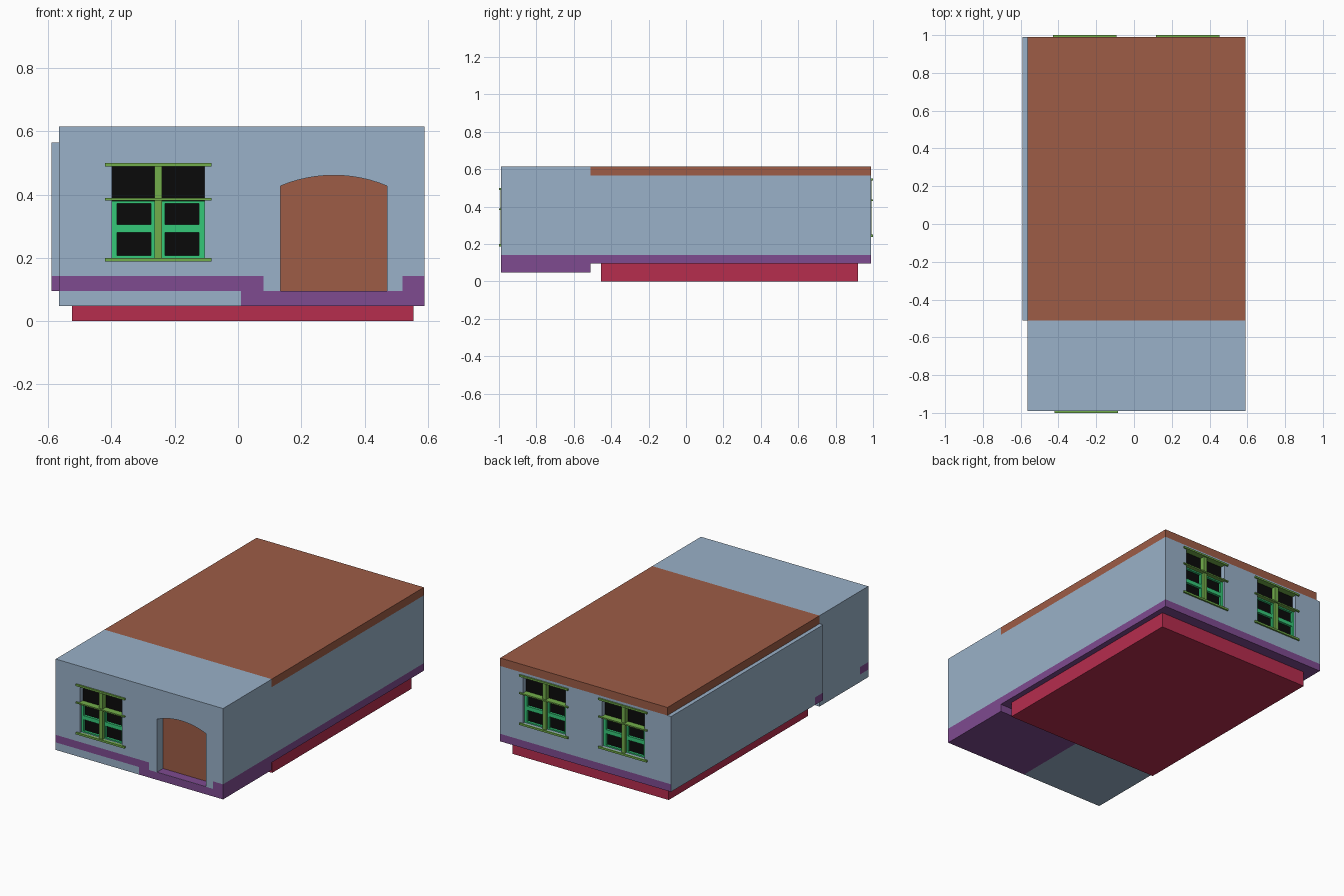
import bpy, bmesh, math
from mathutils import Vector

if "Cube" in bpy.data.objects:
    bpy.data.objects.remove(bpy.data.objects["Cube"], do_unlink=True)


def material(name, r, g, b):
    m = bpy.data.materials.new(name)
    m.use_nodes = True
    m.diffuse_color = (r, g, b, 1)
    bsdf = next(n for n in m.node_tree.nodes if n.type == 'BSDF_PRINCIPLED')
    bsdf.inputs["Base Color"].default_value = (r, g, b, 1)
    return m


BLUE, PURPLE, BROWN, BLACK = range(4)
WALLS = [material("wall_blue", .32, .44, .58), material("plinth_purple", .21, .07, .28),
         material("roof_brown", .34, .107, .061), material("glass_black", .003, .003, .003)]
RED = material("foundation_red", .47, .026, .076)
SASH = material("sash_green", .035, .58, .19)
TRIM = material("trim_olive", .17, .42, .07)


def finish(name, bm, mats):
    bmesh.ops.recalc_face_normals(bm, faces=bm.faces[:])
    mesh = bpy.data.meshes.new(name)
    bm.to_mesh(mesh)
    bm.free()
    for m in mats:
        mesh.materials.append(m)
    ob = bpy.data.objects.new(name, mesh)
    bpy.context.collection.objects.link(ob)
    return ob


def box_bm(lo, hi):
    bm = bmesh.new()
    bmesh.ops.create_cube(bm, size=1)
    lo, hi = Vector(lo), Vector(hi)
    for v in bm.verts:
        v.co = (lo + hi) / 2 + v.co * (hi - lo)
    return bm


def box(name, lo, hi, mat):
    return finish(name, box_bm(lo, hi), [mat])


def wall_block(name, lo, hi, cuts, rule):
    """Box split along axis planes, with plinth colour chosen by rule."""
    bm = box_bm(lo, hi)
    for axis, pos in cuts:
        n = Vector((axis == 0, axis == 1, axis == 2))
        bmesh.ops.bisect_plane(bm, geom=bm.verts[:] + bm.edges[:] + bm.faces[:],
                               plane_co=n * pos, plane_no=n)
    bmesh.ops.recalc_face_normals(bm, faces=bm.faces[:])
    for f in bm.faces:
        f.material_index = PURPLE if rule(f.calc_center_median(), f.normal) else BLUE
    return finish(name, bm, WALLS)


def recess(target, outline, side, depth, back, sill):
    """Cut a recess of the given xz outline into a front (-1) or back (1) wall."""
    bm = bmesh.new()
    outer, inner = side * 1.1, side * (.99 - depth)
    face = bm.faces.new([bm.verts.new((x, outer, z)) for x, z in outline])
    out = bmesh.ops.extrude_face_region(bm, geom=[face])
    for v in out["geom"]:
        if isinstance(v, bmesh.types.BMVert):
            v.co.y = inner
    bmesh.ops.recalc_face_normals(bm, faces=bm.faces[:])
    for f in bm.faces:
        if f.normal.y * side < -.9:
            f.material_index = back
        elif f.normal.z < -.9:
            f.material_index = sill
    cutter = finish("recess_cutter", bm, WALLS)
    cutter.hide_render = True
    mod = target.modifiers.new("recess", 'BOOLEAN')
    mod.operation, mod.solver, mod.object = 'DIFFERENCE', 'EXACT', cutter
    bpy.context.view_layer.objects.active = target
    bpy.ops.object.modifier_apply(modifier=mod.name)
    bpy.data.objects.remove(cutter, do_unlink=True)


def window(name, wall, cx, z, side):
    """Sash window: cx is the centre, z the sill level."""
    w, h = .146, .30
    recess(wall, [(cx - w, z), (cx + w, z), (cx + w, z + h), (cx - w, z + h)],
           side, .03, BLACK, BLUE)

    def bar(part, x0, x1, z0, z1, d0, d1, mat):
        ys = sorted((side * d0, side * d1))
        box(name + "_" + part, (cx + x0, ys[0], z + z0), (cx + x1, ys[1], z + z1), mat)

    # lower sashes, one on each side of the mullion
    for s, tag in ((-1, "right"), (1, "left")):
        for part, a, b in (("outer_stile", .13, w), ("inner_stile", .012, .022)):
            x0, x1 = sorted((s * a, s * b))
            bar(f"{tag}_{part}", x0, x1, 0, .18, .955, .975, SASH)
        x0, x1 = sorted((s * .022, s * .13))
        for part, z0, z1 in (("bottom_rail", 0, .008), ("middle_rail", .08, .105),
                             ("top_rail", .172, .18)):
            bar(f"{tag}_{part}", x0, x1, z0, z1, .955, .975, SASH)
    # mullion and projecting horizontal trim
    bar("mullion", -.012, .012, 0, h, .955, .991, TRIM)
    for part, z0, z1 in (("sill", -.012, 0), ("transom", .181, .189), ("head", .289, .3)):
        bar(part, -.168, .168, z0, z1, .96, 1, TRIM)


# foundation
box("foundation", (-.525, -.455, 0), (.555, .92, .095), RED)


# front block with its stepped plinth
def front_plinth(c, n):
    if c.z < .095:
        return c.x > .01
    if c.z > .142:
        return False
    return c.x > .52 or (c.x < .08 and (n.y < -.5 or c.y < -.91))


front = wall_block("front_block", (-.565, -.99, .048), (.59, -.51, .615),
                   [(0, .01), (0, .08), (0, .52), (1, -.91), (2, .095), (2, .142)],
                   front_plinth)

# arched doorway
cx, half, spring, rise = .3025, .1685, .427, .034
radius = (half ** 2 + rise ** 2) / (2 * rise)
sweep = math.asin(half / radius)
arch = [(cx + radius * math.sin(t), spring + rise - radius + radius * math.cos(t))
        for t in (sweep * (1 - i / 6) for i in range(13))]
recess(front, [(cx - half, .096), (cx + half, .096)] + arch, -1, .06, BROWN, PURPLE)
window("front_window", front, -.2525, .2, -1)

# rear block, wider on its right
rear = wall_block("rear_block", (-.59, -.51, .095), (.59, .99, .565),
                  [(1, -.43), (2, .142)],
                  lambda c, n: c.z < .142 and (n.x > -.5 or c.y < -.43))
for tag, x in (("right", -.26), ("left", .285)):
    window("back_" + tag + "_window", rear, x, .25, 1)

# roof slab
box("roof", (-.565, -.51, .565), (.59, .99, .615), WALLS[BROWN])
